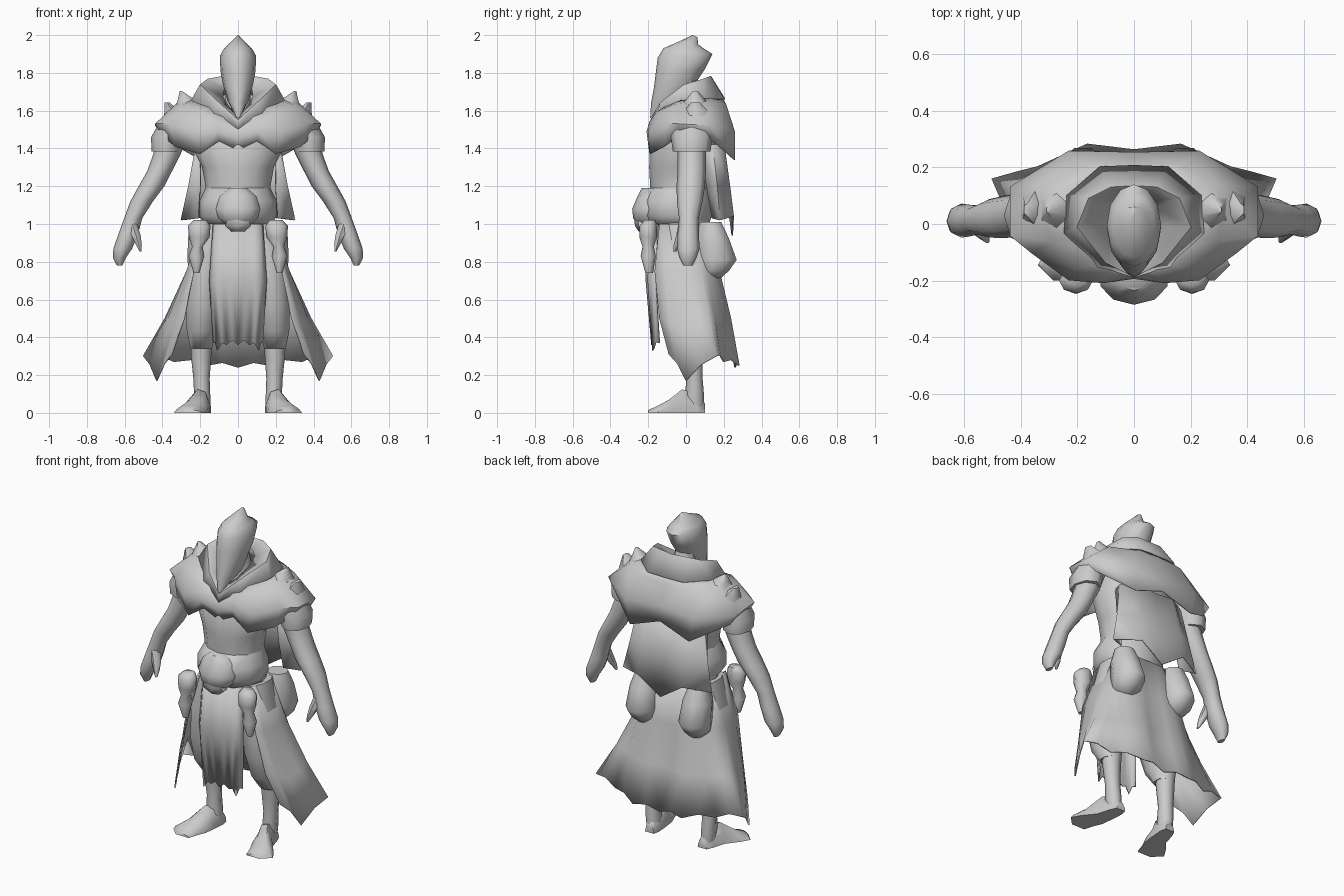
import bpy, bmesh, math
from mathutils import Vector

cloth = bpy.data.materials.new("plain_grey")
cloth.diffuse_color = (0.6, 0.6, 0.6, 1)


def grid(name, rows, closed=False, mirror=False, thick=0.0, angle=60):
    """Skin a grid of points; closed rows make a capped tube."""
    bm = bmesh.new()
    vs = [[bm.verts.new(p) for p in r] for r in rows]
    n = len(rows[0])
    for a, b in zip(vs, vs[1:]):
        for i in range(n if closed else n - 1):
            j = (i + 1) % n
            bm.faces.new((a[i], a[j], b[j], b[i]))
    if closed:
        bm.faces.new(vs[0])
        bm.faces.new(vs[-1])
    bmesh.ops.recalc_face_normals(bm, faces=bm.faces)
    me = bpy.data.meshes.new(name)
    bm.to_mesh(me)
    bm.free()
    me.materials.append(cloth)
    me.shade_smooth()
    me.set_sharp_from_angle(angle=math.radians(angle))
    ob = bpy.data.objects.new(name, me)
    bpy.context.collection.objects.link(ob)
    if mirror:
        ob.modifiers.new("mirror", 'MIRROR')
    if thick:
        s = ob.modifiers.new("thickness", 'SOLIDIFY')
        s.thickness, s.offset = thick, 0
    return ob


def tube(name, rings, n=10, mirror=False):
    """Stack of level ellipses: (x, y, z, rx, ry)."""
    rows = [[(x + rx * math.sin(t), y - ry * math.cos(t), z)
             for t in [math.tau * i / n for i in range(n)]]
            for x, y, z, rx, ry in rings]
    return grid(name, rows, True, mirror)


def drape(name, cols, rag=0.0, thick=0.008):
    """Half cloth given as columns top to bottom; rag notches the hem."""
    out = []
    for a, b in zip(cols, cols[1:]):
        mid = [(Vector(p) + Vector(q)) / 2 for p, q in zip(a, b)]
        mid[-1].z += rag
        out += [a, mid] if rag else [a]
    out.append(cols[-1])
    return grid(name, list(zip(*out)), False, True, thick)


# Hooded head: tilted rings (y front, y back, z front, z back, half width)
hood = [(-.19, -.14, 1.56, 1.59, .012), (-.185, .03, 1.64, 1.66, .055),
        (-.17, .06, 1.72, 1.76, .080), (-.16, .10, 1.80, 1.82, .093),
        (-.15, .14, 1.88, 1.90, .096), (-.12, .10, 1.93, 1.925, .075),
        (-.04, .065, 1.965, 1.95, .045), (.035, .06, 2.0, 1.99, .006)]
rows = []
for yf, yb, zf, zb, rx in hood:
    ring = []
    for i in range(12):
        t = math.tau * i / 12
        k = (1 - math.cos(t)) / 2
        ring.append((rx * math.sin(t), yf + (yb - yf) * k, zf + (zb - zf) * k))
    rows.append(ring)
grid("hood", rows, True)
tube("neck", [(0, .02, 1.5, .1, .09), (0, .02, 1.66, .07, .07), (0, 0, 1.76, .06, .06)])

# Wide cowl collar: outer base / rim / inner edge near the head
drape("collar", [
    [(0, -.185, 1.50), (0, -.185, 1.55), (0, -.12, 1.58)],
    [(.13, -.15, 1.58), (.10, -.135, 1.64), (.05, -.08, 1.62)],
    [(.245, -.03, 1.655), (.20, -.01, 1.735), (.08, -.01, 1.67)],
    [(.235, .10, 1.665), (.16, .09, 1.765), (.075, .06, 1.71)],
    [(.12, .20, 1.66), (.08, .13, 1.78), (.04, .085, 1.73)],
    [(0, .205, 1.66), (0, .135, 1.775), (0, .09, 1.735)]])

# Shoulder mantle
drape("mantle", [
    [(0, -.13, 1.55), (0, -.185, 1.50), (0, -.19, 1.45), (0, -.18, 1.39)],
    [(.06, -.13, 1.59), (.10, -.19, 1.54), (.11, -.205, 1.49), (.10, -.185, 1.44)],
    [(.12, -.09, 1.63), (.20, -.155, 1.59), (.23, -.195, 1.49), (.20, -.19, 1.37)],
    [(.16, -.03, 1.66), (.29, -.06, 1.63), (.36, -.10, 1.53), (.33, -.115, 1.41)],
    [(.17, .05, 1.68), (.32, .04, 1.64), (.435, -.04, 1.53), (.40, -.03, 1.47)],
    [(.15, .12, 1.68), (.29, .13, 1.64), (.435, .13, 1.52), (.39, .13, 1.45)],
    [(.09, .17, 1.68), (.16, .21, 1.63), (.23, .255, 1.49), (.20, .255, 1.34)],
    [(0, .18, 1.68), (0, .21, 1.63), (0, .25, 1.50), (0, .25, 1.41)]])
# Torn shoulder tips and sleeve ends under the mantle
tube("shoulder_tip_inner", [(.265, .05, 1.60, .08, .10), (.275, .05, 1.66, .05, .05),
                            (.303, .05, 1.705, .006, .012)], 6, True)
tube("shoulder_tip_outer", [(.345, .06, 1.53, .06, .10), (.35, .055, 1.60, .045, .06),
                            (.375, .05, 1.643, .015, .025)], 6, True)
tube("sleeve", [(.33, .03, 1.55, .08, .10), (.375, .03, 1.46, .085, .11),
                (.38, .03, 1.385, .078, .10)], 8, True)

# Arms, hands and thumbs
tube("arm", [(.33, .03, 1.5, .08, .08), (.38, .03, 1.36, .072, .075),
             (.415, .03, 1.28, .066, .075), (.458, .025, 1.2, .068, .075),
             (.51, .02, 1.12, .06, .068), (.555, .015, 1.03, .048, .052),
             (.58, .012, .95, .052, .056), (.61, .012, .87, .050, .06),
             (.628, .01, .82, .034, .045), (.627, .01, .78, .014, .025)], 8, True)
tube("thumb", [(.56, -.01, 1.0, .03, .03), (.54, -.025, .94, .028, .027),
               (.525, -.045, .89, .018, .02), (.516, -.06, .855, .006, .008)], 6, True)

# Torso, sash, belly plate and buckle
tube("torso", [(0, -.02, .93, .18, .15), (0, -.03, 1.06, .19, .15),
               (0, -.035, 1.2, .172, .155), (0, -.03, 1.3, .19, .165),
               (0, -.01, 1.42, .25, .18), (0, .02, 1.55, .22, .13)], 12)
tube("sash", [(0, -.035, .99, .17, .155), (0, -.05, 1.04, .205, .185),
              (0, -.05, 1.12, .205, .185), (0, -.035, 1.19, .172, .158)], 12)
tube("belly_plate", [(0, -.18, .98, .05, .06), (0, -.19, 1.03, .11, .09),
                     (0, -.19, 1.08, .125, .095), (0, -.18, 1.15, .10, .075),
                     (0, -.17, 1.19, .05, .065)], 10)
tube("buckle", [(0, -.22, .96, .04, .03), (0, -.23, .99, .08, .04),
                (0, -.23, 1.03, .06, .045)], 6)

# Cape on the back
drape("back_cape", [
    [(.20, .08, 1.42), (.20, .11, 1.20), (.21, .14, 1.03)],
    [(.22, .14, 1.42), (.26, .165, 1.20), (.30, .18, 1.02)],
    [(.11, .20, 1.42), (.14, .23, 1.20), (.15, .25, 1.04)],
    [(0, .19, 1.42), (0, .21, 1.20), (0, .245, .94)]])

# Long skirt, open at the front
drape("skirt", [
    [(.17, -.14, 1.0), (.235, -.165, .75), (.285, -.14, .5), (.35, -.09, .31)],
    [(.19, -.05, 1.0), (.27, -.06, .75), (.37, -.03, .45), (.43, .0, .17)],
    [(.19, .05, 1.0), (.27, .08, .75), (.385, .12, .50), (.50, .16, .30)],
    [(.15, .12, 1.0), (.21, .15, .75), (.27, .18, .50), (.34, .20, .27)],
    [(.08, .14, 1.0), (.12, .175, .75), (.14, .235, .50), (.165, .28, .25)],
    [(0, .14, 1.0), (0, .165, .75), (0, .21, .50), (0, .26, .24)]], rag=.02)
# Hanging front panel
drape("front_panel", [
    [(.13, -.15, 1.0), (.15, -.16, .70), (.13, -.14, .37)],
    [(.10, -.19, 1.0), (.115, -.20, .70), (.11, -.175, .33)],
    [(.05, -.20, 1.0), (.06, -.20, .70), (.06, -.17, .36)],
    [(0, -.205, 1.0), (0, -.21, .70), (0, -.18, .36)]], rag=.025)

# Pouches
tube("front_pouch", [(.20, -.19, 1.02, .035, .03), (.205, -.2, .99, .06, .045),
                     (.205, -.2, .93, .055, .047), (.215, -.2, .88, .028, .03),
                     (.22, -.2, .83, .042, .04), (.22, -.195, .74, .015, .02)], 8, True)
tube("back_pouch", [(.18, .13, 1.01, .06, .06), (.18, .14, .93, .085, .09),
                    (.18, .165, .81, .09, .11), (.18, .15, .755, .08, .085),
                    (.18, .14, .715, .04, .05)], 9, True)

# Baggy trousers, shins and feet
tube("trouser_leg", [(.12, -.01, 1.0, .09, .13), (.17, -.02, .78, .095, .14),
                     (.185, -.02, .58, .095, .125), (.195, 0, .43, .08, .10),
                     (.195, .03, .34, .06, .06)], 10, True)
tube("shin", [(.195, .035, .42, .06, .06), (.195, .04, .28, .052, .048),
              (.193, .045, .18, .043, .043), (.19, .045, .10, .043, .05),
              (.185, .045, .03, .04, .05)], 8, True)
rows = []
for x, y, w, h in [(.18, .10, .03, .05), (.185, .06, .043, .10), (.2, -.02, .052, .125),
                   (.232, -.09, .075, .07), (.26, -.145, .08, .04), (.24, -.2, .045, .015)]:
    rows.append([(x + w * a, y, h * b) for a, b in
                 [(-1, 0), (-.95, .4), (-.5, .9), (.3, 1), (.8, .5), (1, 0)]])
grid("foot", rows, True, True)
